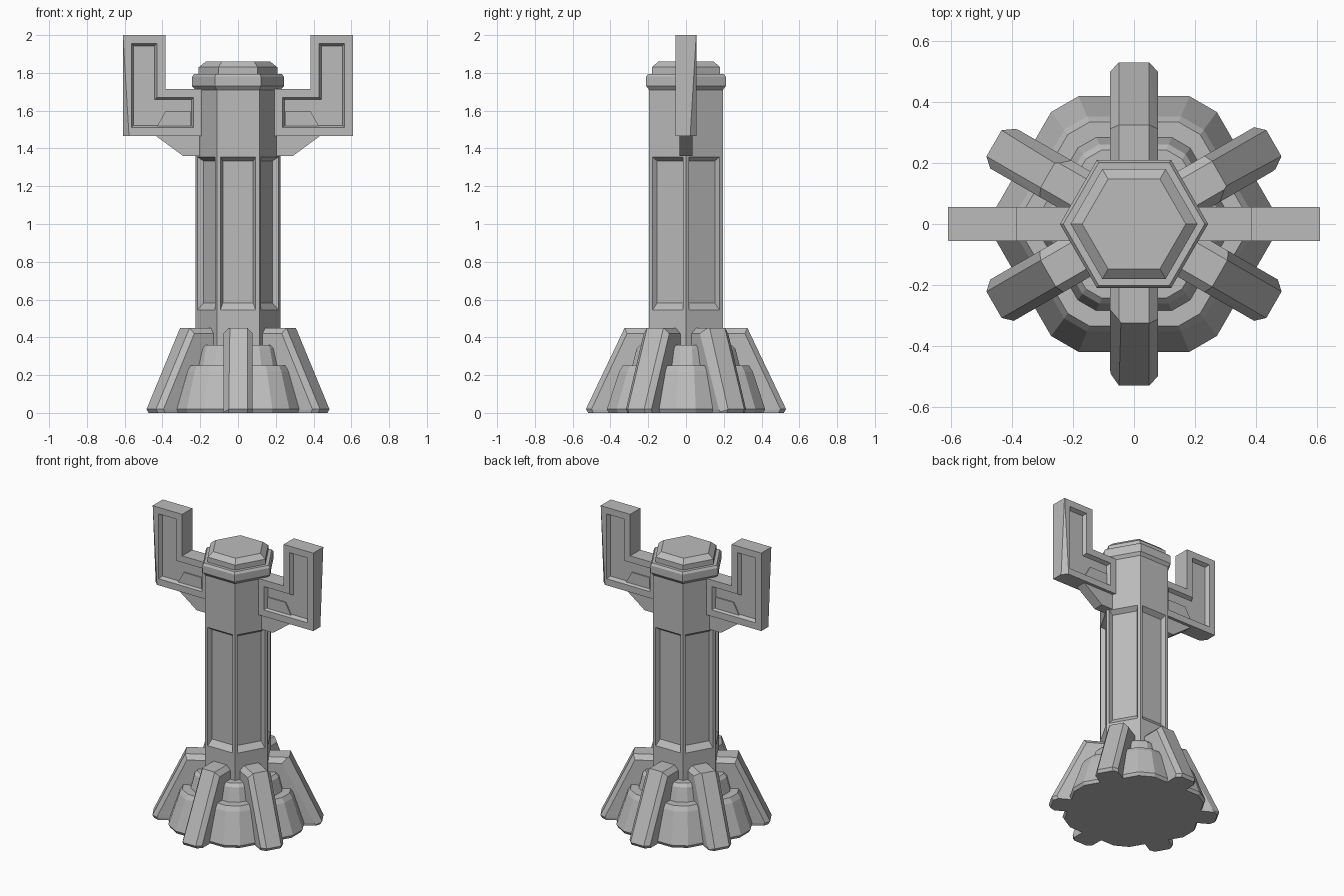
import bpy, bmesh
from math import radians, sin, cos, pi
from mathutils import Vector, Matrix

cube = bpy.data.objects.get("Cube")
if cube:
    bpy.data.objects.remove(cube, do_unlink=True)

stone = bpy.data.materials.new("grey stone")
stone.use_nodes = True
GREY = (0.5, 0.5, 0.5, 1)
stone.diffuse_color = GREY
stone.node_tree.nodes["Principled BSDF"].inputs["Base Color"].default_value = GREY


def finish(bm, name):
    bmesh.ops.recalc_face_normals(bm, faces=bm.faces)
    mesh = bpy.data.meshes.new(name)
    bm.to_mesh(mesh)
    bm.free()
    mesh.materials.append(stone)
    obj = bpy.data.objects.new(name, mesh)
    bpy.context.collection.objects.link(obj)
    return obj


def loft(profile, angles):
    """Stack rings of (radius, height) and cap both ends."""
    bm = bmesh.new()
    rings = [[bm.verts.new((r * cos(a), r * sin(a), z)) for a in angles] for r, z in profile]
    n = len(angles)
    for low, high in zip(rings, rings[1:]):
        for i in range(n):
            j = (i + 1) % n
            bm.faces.new((low[i], low[j], high[j], high[i]))
    bm.faces.new(rings[0][::-1])
    bm.faces.new(rings[-1])
    bm.normal_update()
    return bm


def plate(outline, half):
    """Extrude an outline in x and z to both sides of y = 0."""
    bm = bmesh.new()
    face = bm.faces.new([bm.verts.new((x, -half, z)) for x, z in outline])
    made = bmesh.ops.extrude_face_region(bm, geom=[face])["geom"]
    for v in made:
        if isinstance(v, bmesh.types.BMVert):
            v.co.y = half
    bmesh.ops.recalc_face_normals(bm, faces=bm.faces)
    bm.normal_update()
    return bm


def cut_corner(bm, point, normal):
    """Break off the material beyond a plane."""
    bmesh.ops.bisect_plane(bm, geom=bm.verts[:] + bm.edges[:] + bm.faces[:],
                           plane_co=point, plane_no=normal, clear_outer=True)
    bmesh.ops.holes_fill(bm, edges=[e for e in bm.edges if e.is_boundary])


hexagon = [i * pi / 3 for i in range(6)]
blunt_hexagon = [a + s * radians(6.5) for a in hexagon for s in (-1, 1)]

# Stepped base with blunted corners
finish(loft([(0.445, 0), (0.457, 0.02), (0.385, 0.22), (0.365, 0.25), (0.31, 0.25),
             (0.285, 0.34), (0.265, 0.36), (0.18, 0.36)], blunt_hexagon), "stepped_base")

# Column with a sunken panel in each side
bm = loft([(0.225, 0.3), (0.225, 0.525), (0.225, 1.375), (0.225, 1.73)], hexagon)
panels = [f for f in bm.faces if abs(f.calc_center_median().z - 0.95) < 0.01]
bmesh.ops.inset_individual(bm, faces=panels, thickness=0.027)
bmesh.ops.inset_individual(bm, faces=panels, thickness=0.018, depth=-0.03)
for panel in panels:
    for v in panel.verts:
        v.co.z += 0.025 if v.co.z < 1 else -0.01
finish(bm, "column")

# Cap
finish(loft([(0.225, 1.71), (0.243, 1.73), (0.243, 1.78), (0.232, 1.795),
             (0.208, 1.795), (0.208, 1.83), (0.17, 1.86)], hexagon), "column_cap")

# Six sloping buttresses, one per side
buttress = [(0.05, 0.325, 0.45), (0.05, 0.17, 0.45), (0.078, 0.312, 0.42), (0.078, 0.15, 0.42),
            (0.05, 0.53, 0.02), (0.078, 0.5, 0.02), (0.05, 0.518, 0), (0.075, 0.49, 0),
            (0.078, 0.15, 0)]
for i in range(6):
    bm = bmesh.new()
    for x, y, z in buttress:
        bm.verts.new((x, y, z))
        bm.verts.new((-x, y, z))
    bmesh.ops.convex_hull(bm, input=bm.verts)
    bmesh.ops.dissolve_limit(bm, angle_limit=0.02, verts=bm.verts, edges=bm.edges)
    if i % 2:
        cut_corner(bm, Vector((0.07, 0.46, 0.09)), Vector((1, 0.6, 0.3)))
    bm.transform(Matrix.Rotation(i * pi / 3, 4, "Z"))
    finish(bm, f"buttress_{i + 1}")

# Arms: grooved upright bracket, raised block in the groove, support underneath
arm = [(0.19, 1.465), (0.61, 1.465), (0.61, 2), (0.385, 2), (0.385, 1.715), (0.19, 1.715)]
block = [(0.25, 1.515), (0.43, 1.515), (0.385, 1.595), (0.25, 1.595)]
support = [(0.15, 1.36), (0.29, 1.36), (0.44, 1.47), (0.15, 1.47)]
for side, turn in (("left", 0), ("right", pi)):
    rotation = Matrix.Rotation(turn, 4, "Z")
    bm = plate(arm, 0.055)
    sides = [f for f in bm.faces if abs(f.normal.y) > 0.9]
    bmesh.ops.inset_individual(bm, faces=sides, thickness=0.045, use_even_offset=True)
    bmesh.ops.inset_individual(bm, faces=sides, thickness=0.012, depth=-0.025,
                               use_even_offset=True)
    cut_corner(bm, Vector((0.595, 0.045, 1.6)), Vector((1, 1, -0.06)))
    for shape, name in ((bm, "arm"), (plate(block, 0.038), "groove_block"),
                        (plate(support, 0.035), "arm_support")):
        shape.transform(rotation)
        finish(shape, f"{side}_{name}")
